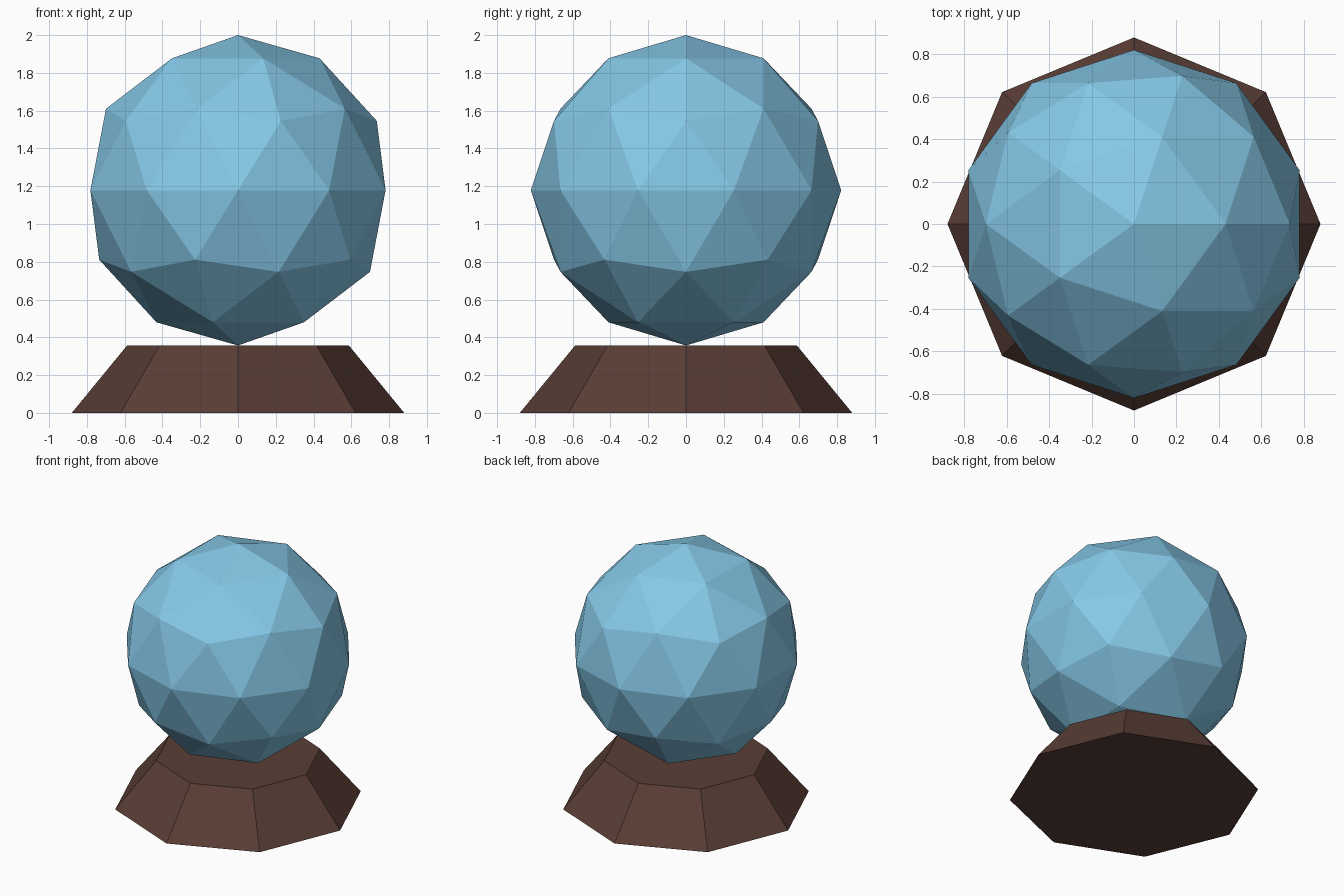
import bpy

cube = bpy.data.objects.get("Cube")
if cube:
    bpy.data.objects.remove(cube, do_unlink=True)

BASE_HEIGHT = 0.357
RADIUS = (2 - BASE_HEIGHT) / 2


def material(name, colour):
    mat = bpy.data.materials.new(name)
    mat.use_nodes = True
    mat.diffuse_color = (*colour, 1)
    bsdf = next(n for n in mat.node_tree.nodes if n.type == "BSDF_PRINCIPLED")
    bsdf.inputs["Base Color"].default_value = (*colour, 1)
    return mat


def finish(name, mat):
    obj = bpy.context.object
    obj.name = obj.data.name = name
    obj.data.materials.append(mat)
    bpy.ops.object.shade_flat()


# Tapered eight-sided stand
bpy.ops.mesh.primitive_cone_add(vertices=8, radius1=0.88, radius2=0.587,
                                depth=BASE_HEIGHT, location=(0, 0, BASE_HEIGHT / 2))
finish("stand", material("dark brown wood", (0.10, 0.047, 0.036)))

# Faceted ball resting on the stand
bpy.ops.mesh.primitive_ico_sphere_add(subdivisions=2, radius=RADIUS,
                                      location=(0, 0, BASE_HEIGHT + RADIUS))
finish("crystal_ball", material("sky blue crystal", (0.26, 0.635, 0.88)))
